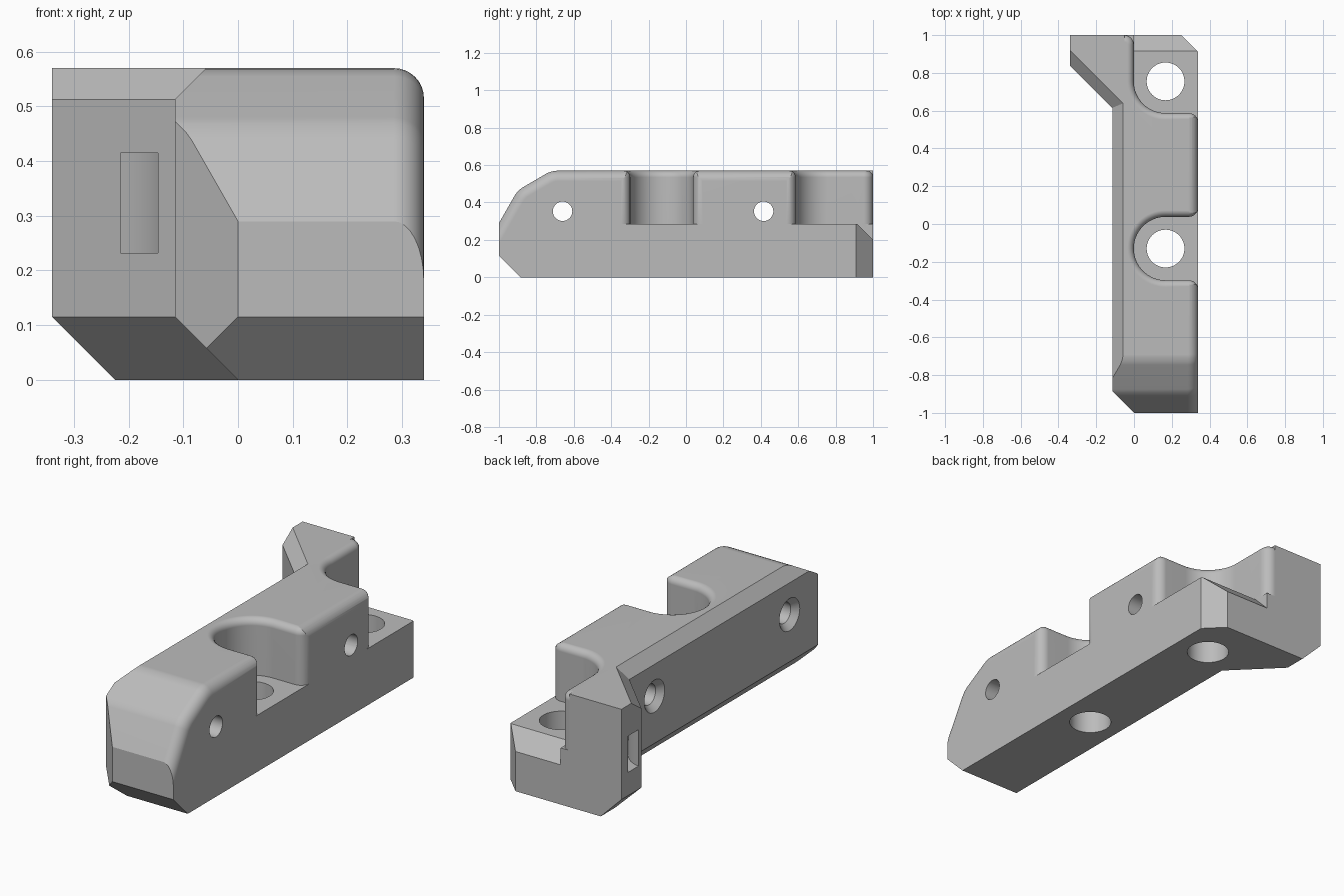
import bpy, bmesh
from math import sin, cos, pi, radians, sqrt
from mathutils import Vector

cube = bpy.data.objects.get("Cube")
if cube:
    bpy.data.objects.remove(cube, do_unlink=True)

grey = bpy.data.materials.new("plain grey")
grey.use_nodes = True
grey.diffuse_color = (0.5, 0.5, 0.5, 1)
for node in grey.node_tree.nodes:
    if node.type == 'BSDF_PRINCIPLED':
        node.inputs["Base Color"].default_value = (0.5, 0.5, 0.5, 1)

LEFT, RIGHT, TOP = -0.115, 0.34, 0.57
EDGE, LIP = 0.115, 0.057        # bottom and top chamfer sizes
LEDGE = 0.285


def stack(rings):
    """Solid skinned through equal rings of points, capped at both ends."""
    bm = bmesh.new()
    loops = [[bm.verts.new(p) for p in ring] for ring in rings]
    n = len(loops[0])
    for a, b in zip(loops, loops[1:]):
        for i in range(n):
            j = (i + 1) % n
            bm.faces.new((a[i], a[j], b[j], b[i]))
    bm.faces.new(loops[0][::-1])
    bm.faces.new(loops[-1])
    bmesh.ops.recalc_face_normals(bm, faces=bm.faces[:])
    return bm


def slice_off(bm, point, normal):
    """Remove everything on the normal's side of a plane and close the cut."""
    bmesh.ops.bisect_plane(bm, geom=bm.verts[:] + bm.edges[:] + bm.faces[:], dist=1e-5,
                           plane_co=point, plane_no=Vector(normal).normalized(),
                           clear_outer=True)
    bmesh.ops.edgeloop_fill(bm, edges=[e for e in bm.edges if e.is_boundary])
    bmesh.ops.recalc_face_normals(bm, faces=bm.faces[:])


def finish(bm, name):
    mesh = bpy.data.meshes.new(name)
    bm.to_mesh(mesh)
    bm.free()
    mesh.materials.append(grey)
    obj = bpy.data.objects.new(name, mesh)
    bpy.context.collection.objects.link(obj)
    return obj


def arc(cx, cy, r, start, end, steps):
    angles = [radians(start + (end - start) * i / steps) for i in range(steps + 1)]
    return [(cx + r * cos(t), cy + r * sin(t)) for t in angles]


def combine(target, bm, name, operation='DIFFERENCE'):
    tool = finish(bm, name)
    tool.hide_render = True
    mod = target.modifiers.new(name, 'BOOLEAN')
    mod.operation, mod.solver, mod.object = operation, 'EXACT', tool
    bpy.ops.object.select_all(action='DESELECT')
    bpy.context.view_layer.objects.active = target
    target.select_set(True)
    bpy.ops.object.modifier_apply(modifier=mod.name)
    bpy.data.objects.remove(tool, do_unlink=True)


# Long body: side profile pushed across x, nose softened, upper right edge rounded
profile = [(-0.885, 0), (1, 0), (1, TOP), (-0.72, TOP), (-0.9, 0.465), (-1, 0.29), (-1, EDGE)]
bm = stack([[(x, y, z) for y, z in profile] for x in (LEFT, RIGHT)])
nose = [e for e in bm.edges if abs(e.verts[0].co.x - e.verts[1].co.x) > 0.1
        and e.verts[0].co.z > 0.4 and e.verts[0].co.y < 0]
bmesh.ops.bevel(bm, geom=nose, offset=0.03, segments=3, profile=0.5, affect='EDGES')
rim = [e for e in bm.edges if all(v.co.x > RIGHT - 0.001 and v.co.z > 0.28 for v in e.verts)]
bmesh.ops.bevel(bm, geom=rim, offset=0.055, segments=8, profile=0.5, affect='EDGES')
slice_off(bm, (LEFT, 0, TOP - LIP), (-1, 0, 1))
slice_off(bm, (LEFT, 0, EDGE), (-1, 0, -1))
slice_off(bm, (0, -1, 0), (-1, -1, 0))
slice_off(bm, (0.25, 1, 0), (1, 1, 0))
body = finish(bm, "bracket_body")

# Angled rear flange
bm = stack([[(-0.34, 0.3, z), (0.1, 0.3, z), (0.1, 1, z), (-0.34, 1, z)] for z in (0, TOP)])
slice_off(bm, (-0.34, 0.84, 0), (-1, -1, 0))
slice_off(bm, (-0.34, 0.84, EDGE), (-1, -1, -sqrt(2)))
slice_off(bm, (-0.34, 0.84, TOP - LIP), (-1, -1, sqrt(2)))
slice_off(bm, (-0.34, 0, EDGE), (-1, 0, -1))
combine(body, bm, "rear_flange", 'UNION')

# Screw pockets open to the right, with flared mouths and rounded rims
CX, R, FLARE, RIM = 0.167, 0.168, 0.05, 0.035


def pocket_outline(d, cy, open_back):
    a, b, r = RIGHT - CX, 1 - cy, FLARE - d
    mouth = arc(a - FLARE, R + FLARE, r, 0, -90, 6)
    far = (0.5, R + FLARE)
    if open_back:
        pts = [(0.5, 0.5), (-R - FLARE, 0.5)]
        pts += arc(-R - FLARE, b - FLARE, r, 90, 0, 6) + arc(0, 0, R + d, 180, 270, 16)
    else:
        pts = [far] + mouth + arc(0, 0, R + d, 90, 270, 32)
    pts += [(x, -y) for x, y in reversed(mouth)] + [(far[0], -far[1])]
    return [(CX + x, cy + y) for x, y in pts]


levels = [(LEDGE, 0)]
for i in range(7):
    t = i / 6 * pi / 2
    levels.append((TOP - RIM + RIM * sin(t), RIM * (1 - cos(t))))
levels.append((0.7, RIM))

for cy, open_back in ((-0.13, False), (0.755, True)):
    rings = [[(x, y, z) for x, y in pocket_outline(d, cy, open_back)] for z, d in levels]
    combine(body, stack(rings), "screw_pocket")
    hole = arc(CX, cy, 0.1, 0, 352.5, 47)
    combine(body, stack([[(x, y, z) for x, y in hole] for z in (-0.1, 0.4)]), "screw_hole")

# Sloped back edge of the rear ledge
wedge = [(0.9, 0.3), (1.1, 0.1), (1.1, 0.3)]
combine(body, stack([[(x, y, z) for y, z in wedge] for x in (CX - R, 0.6)]), "ledge_slope")

# Cross holes, countersunk on the left side of the bar
sink = [(-0.165, 0.13), (-0.085, 0.052), (0.5, 0.052)]
for cy in (-0.66, 0.415):
    rings = [[(x, y, z) for y, z in arc(cy, 0.353, r, 0, 348.75, 31)] for x, r in sink]
    combine(body, stack(rings), "cross_hole")

# Curved tie channel through the flange
track = arc(-0.36, 0.72, 0.227, -60, 120, 24) + arc(-0.36, 0.72, 0.145, 120, -60, 24)
combine(body, stack([[(x, y, z) for x, y in track] for z in (0.232, 0.415)]), "tie_channel")

bpy.ops.object.shade_smooth_by_angle(angle=radians(25))
weighted = body.modifiers.new("even_normals", 'WEIGHTED_NORMAL')
weighted.keep_sharp = True
